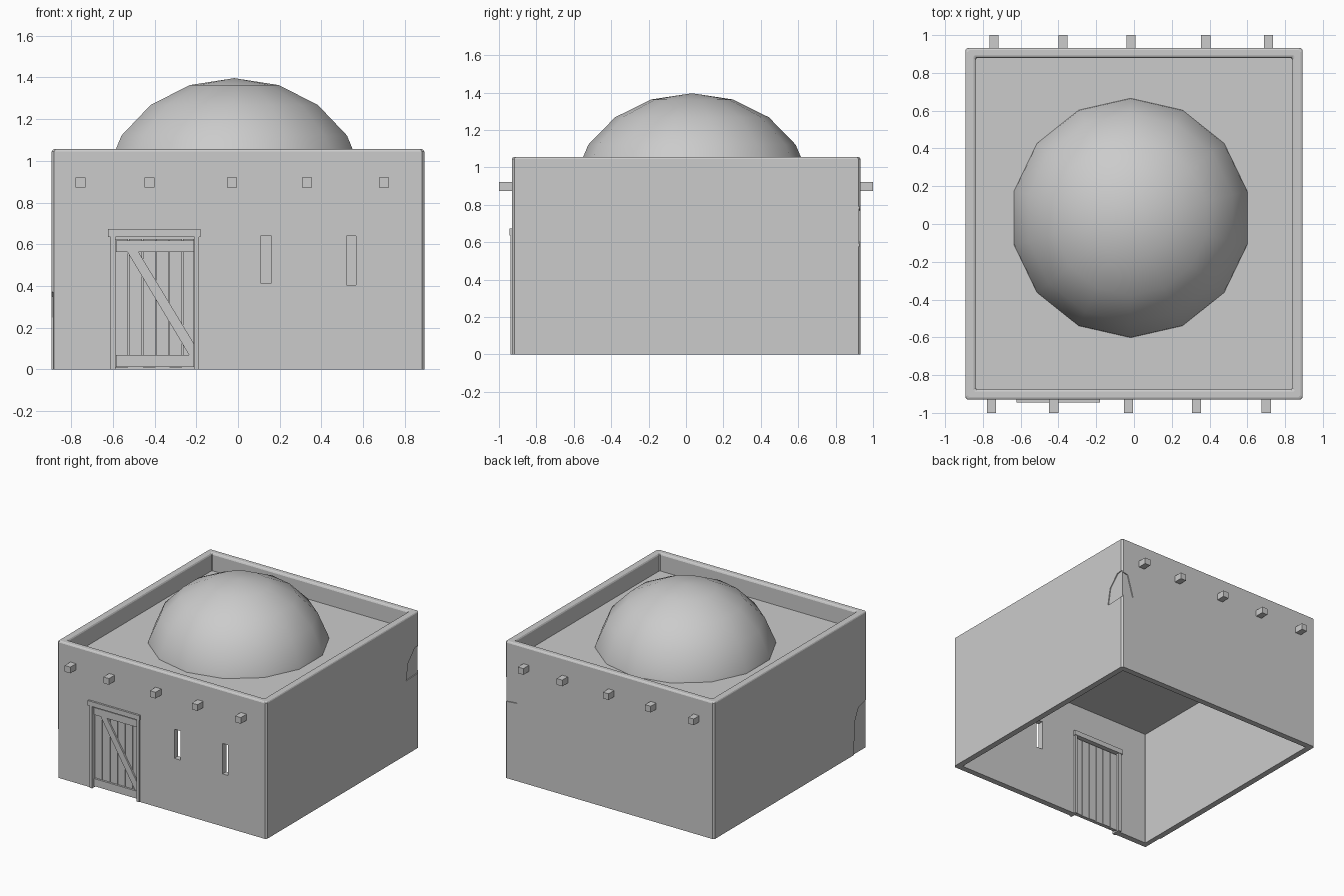
import bpy, bmesh, math
from mathutils import Vector

if "Cube" in bpy.data.objects:
    bpy.data.objects.remove(bpy.data.objects["Cube"])

X0, X1, Y0, Y1 = -0.893, 0.893, -0.93, 0.933


def make(name, bm):
    bmesh.ops.recalc_face_normals(bm, faces=bm.faces)
    me = bpy.data.meshes.new(name)
    bm.to_mesh(me)
    bm.free()
    ob = bpy.data.objects.new(name, me)
    bpy.context.collection.objects.link(ob)
    return ob


def prism(name, pts, off):
    """Extrude a closed outline of 3D points along an offset vector."""
    bm = bmesh.new()
    face = bm.faces.new([bm.verts.new(p) for p in pts])
    ext = bmesh.ops.extrude_face_region(bm, geom=[face])
    verts = [v for v in ext["geom"] if isinstance(v, bmesh.types.BMVert)]
    bmesh.ops.translate(bm, verts=verts, vec=Vector(off))
    return make(name, bm)


def box(name, x0, x1, y0, y1, z0, z1):
    return prism(name, [(x0, y0, z0), (x1, y0, z0), (x1, y1, z0), (x0, y1, z0)],
                 (0, 0, z1 - z0))


def cut(target, cutter):
    cutter.hide_render = True
    cutter.hide_set(True)
    mod = target.modifiers.new("cut", 'BOOLEAN')
    mod.operation = 'DIFFERENCE'
    mod.solver = 'EXACT'
    mod.object = cutter


# Walls, parapet and roof slab: stacked rings with chamfered corners
bm = bmesh.new()
rings = []
for inset, z, c in [(.045, .89, .004), (.045, 0, .004), (0, 0, .012), (0, 1.045, .012),
                    (.004, 1.052, .012), (.012, 1.056, .012), (.042, 1.056, .006),
                    (.05, 1.052, .006), (.055, 1.043, .006), (.055, .92, .006)]:
    a, b, d, e = X0 + inset, X1 - inset, Y0 + inset, Y1 - inset
    rings.append([bm.verts.new((x, y, z)) for x, y in [
        (a + c, d), (b - c, d), (b, d + c), (b, e - c),
        (b - c, e), (a + c, e), (a, e - c), (a, d + c)]])
for r, s in zip(rings, rings[1:]):
    for i in range(8):
        j = (i + 1) % 8
        bm.faces.new((r[i], r[j], s[j], s[i]))
bm.faces.new(rings[0])
bm.faces.new(rings[-1])
walls = make("walls", bm)

# Door and window openings
cut(walls, box("door_cutter", -.60, -.20, -1, -.84, -.1, .65))
cut(walls, box("window_cutter_1", .108, .16, -1, -.84, .415, .64))
cut(walls, box("window_cutter_2", .52, .566, -1, -.84, .405, .64))

# Shallow chipped plaster at two corners
D = .007
cut(walls, prism("chip_cutter_1", [(X1 - D, y, z) for y, z in [
    (1, .58), (.775, .57), (.80, .70), (.88, .785), (1, .80)]], (.1, 0, 0)))
cut(walls, prism("chip_cutter_2", [(x, Y1 - D, z) for x, z in [
    (1, .58), (.79, .60), (.84, .77), (1, .80)]], (0, .1, 0)))
cut(walls, prism("chip_cutter_3", [(X0 + D, y, z) for y, z in [
    (-1, -.1), (-.77, -.1), (-.78, .25), (-.83, .35), (-1, .39)]], (-.1, 0, 0)))

# Dome: 14-sided flattened sphere, top part only
bm = bmesh.new()
N, prev = 14, None
cx, cy = -.018, .032
top = bm.verts.new((cx, cy, 1.396))
for deg in (20, 40, 60, 80, 85):
    t = math.radians(deg)
    r, z = .64 * math.sin(t), .846 + .55 * math.cos(t)
    ring = [bm.verts.new((cx + r * math.sin(2 * math.pi * i / N),
                          cy + r * math.cos(2 * math.pi * i / N), z)) for i in range(N)]
    for i in range(N):
        j = (i + 1) % N
        bm.faces.new((prev[i], prev[j], ring[j], ring[i]) if prev else (top, ring[j], ring[i]))
    prev = ring
bm.faces.new(prev)
dome = make("dome", bm)
bpy.context.view_layer.objects.active = dome
dome.select_set(True)
bpy.ops.object.shade_smooth_by_angle(angle=math.radians(40))

# Roof beam ends on front and back
for side, y0, y1, xs in [("front", -1, -.90, (-.755, -.425, -.028, .33, .70)),
                         ("back", .90, 1, (-.742, -.375, -.015, .38, .712))]:
    for i, x in enumerate(xs):
        box(f"beam_{side}_{i + 1}", x - .024, x + .024, y0, y1, .873, .921)

# Door frame
box("door_lintel", -.622, -.18, -.945, -.865, .635, .672)
box("door_post_left", -.612, -.588, -.938, -.87, 0, .635)
box("door_post_right", -.208, -.187, -.938, -.87, 0, .635)

# Door planks with narrow gaps
edges = [-.588, -.525, -.457, -.394, -.33, -.266, -.208]
for i, (a, b) in enumerate(zip(edges, edges[1:])):
    box(f"door_plank_{i + 1}", a + .002, b - .002, -.905, -.888, .008 + .003 * (i % 2), .625)

# Door braces
box("door_rail_bottom", -.585, -.21, -.92, -.904, .012, .07)
box("door_rail_top", -.585, -.212, -.92, -.904, .563, .618)
prism("door_brace", [(-.53, -.918, .563), (-.477, -.918, .563),
                     (-.212, -.918, .125), (-.212, -.918, .07), (-.235, -.918, .07)],
      (0, .014, 0))
